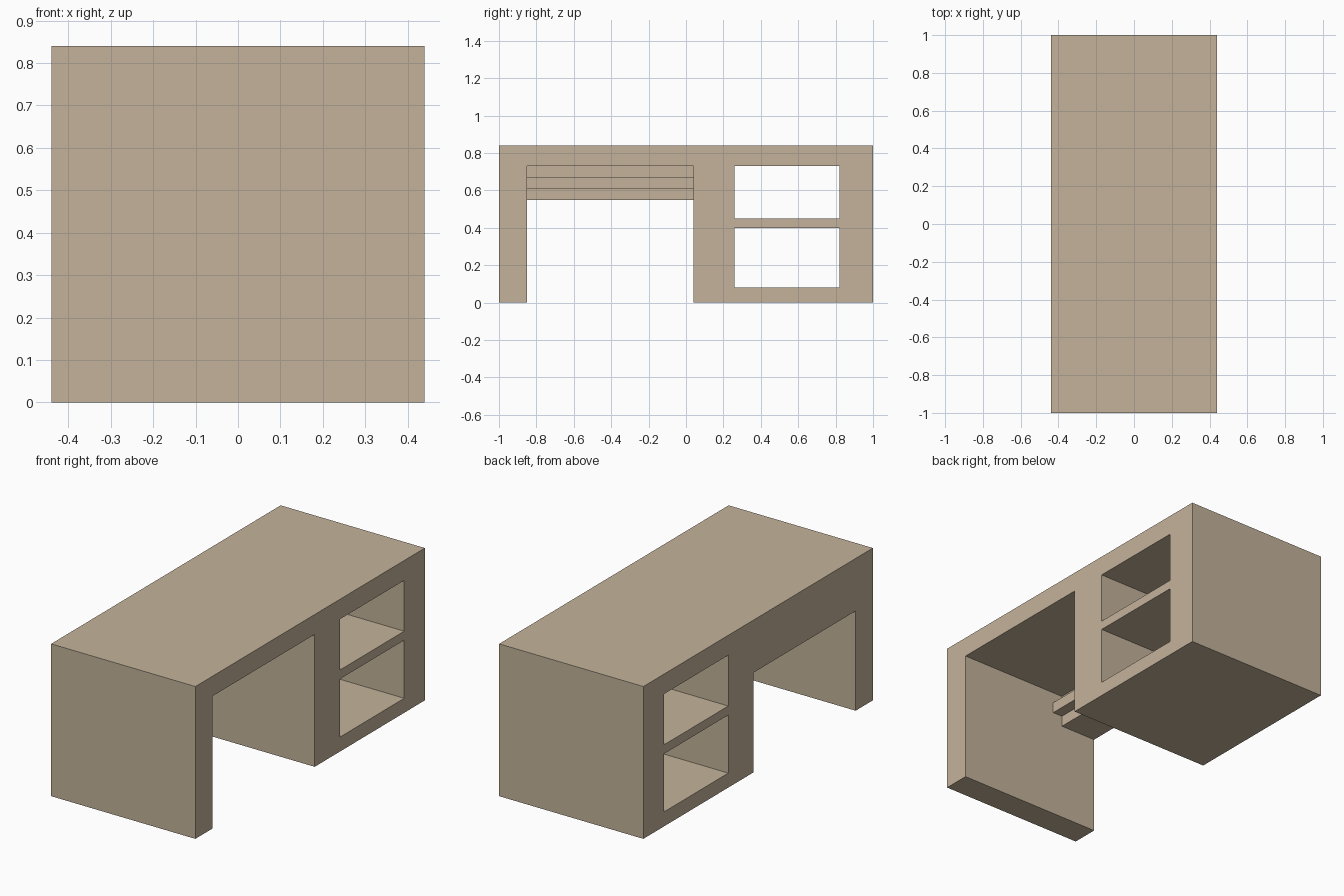
import bpy
import math

if "Cube" in bpy.data.objects:
    bpy.data.objects.remove(bpy.data.objects["Cube"])

wood = bpy.data.materials.new("tan_wood")
wood.diffuse_color = (0.55, 0.45, 0.325, 1)
wood.use_nodes = True
wood.node_tree.nodes["Principled BSDF"].inputs["Base Color"].default_value = wood.diffuse_color


def rect(y0, y1, z0, z1):
    return [(y0, z0), (y1, z0), (y1, z1), (y0, z1)]


def side_profile(name, loops, x0, x1):
    """Extrude closed (y, z) loops along x; inner loops become holes."""
    cu = bpy.data.curves.new(name, 'CURVE')
    cu.dimensions = '2D'
    cu.fill_mode = 'BOTH'
    cu.extrude = (x1 - x0) / 2
    for pts in loops:
        sp = cu.splines.new('POLY')
        sp.points.add(len(pts) - 1)
        for p, (y, z) in zip(sp.points, pts):
            p.co = (y, z, 0, 1)
        sp.use_cyclic_u = True
        sp.use_smooth = False
    cu.materials.append(wood)
    ob = bpy.data.objects.new(name, cu)
    ob.location.x = (x0 + x1) / 2
    ob.rotation_euler = (math.pi / 2, 0, math.pi / 2)
    bpy.context.collection.objects.link(ob)
    bpy.ops.object.select_all(action='DESELECT')
    bpy.context.view_layer.objects.active = ob
    ob.select_set(True)
    bpy.ops.object.convert(target='MESH')


# Desk body: leg panel, top and cabinet, with two open through-shelves
outline = [(-1, 0), (-0.85, 0), (-0.85, 0.73), (0.04, 0.73),
           (0.04, 0), (1, 0), (1, 0.84), (-1, 0.84)]
shelves = [rect(0.26, 0.82, 0.08, 0.40), rect(0.26, 0.82, 0.45, 0.73)]
side_profile("desk_body", [outline] + shelves, -0.44, 0.44)

# Apron across the far side of the kneehole, with its ledge
side_profile("apron", [rect(-0.85, 0.04, 0.55, 0.73)], -0.44, -0.22)
side_profile("apron_ledge", [rect(-0.85, 0.04, 0.61, 0.67)], -0.22, -0.16)
